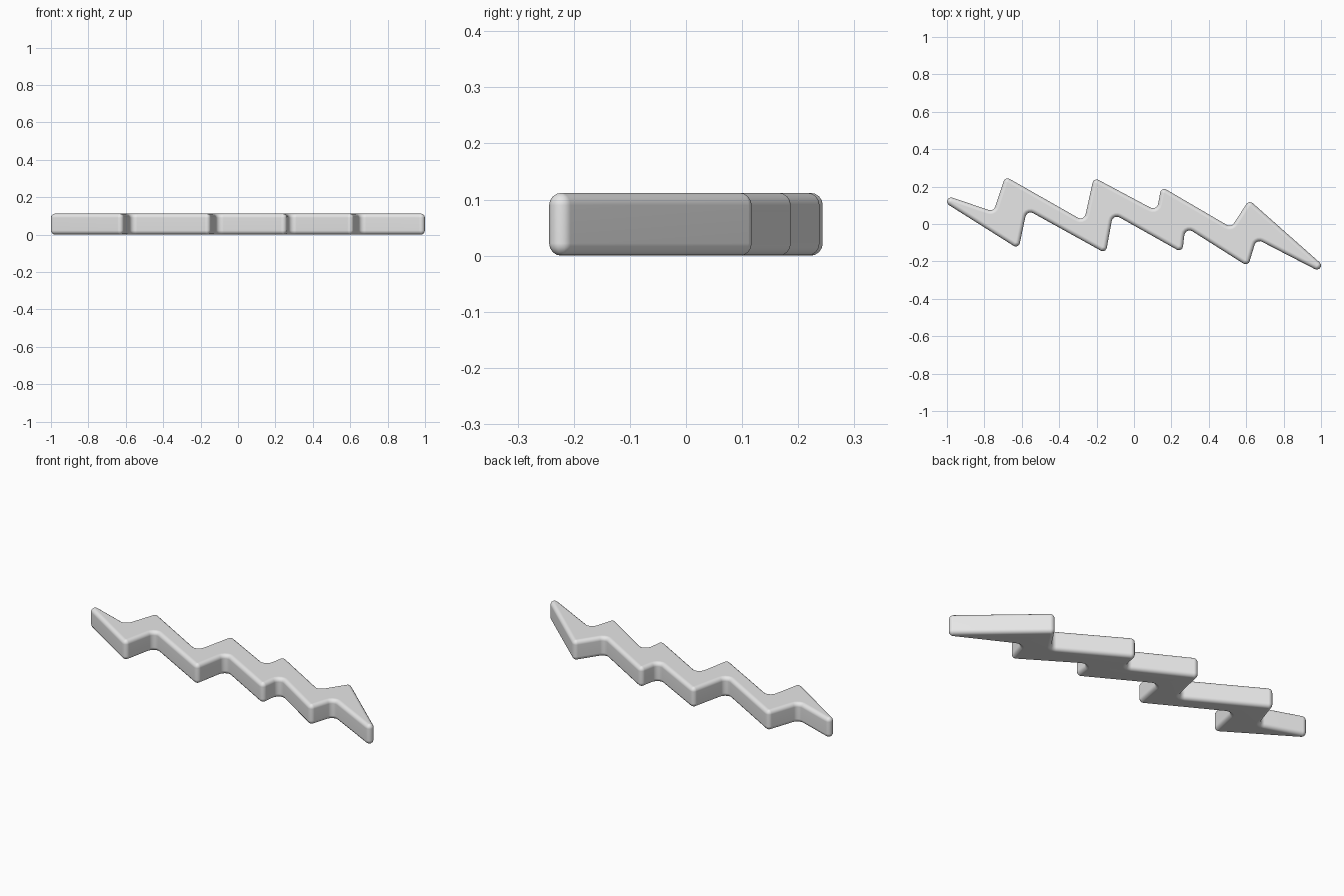
import bpy, bmesh, math
from mathutils import Vector

cube = bpy.data.objects.get("Cube")
if cube:
    bpy.data.objects.remove(cube, do_unlink=True)

HEIGHT = 0.112
ROUND = 0.022     # rounding of rims and outer corners
FILLET = 0.05     # radius in the inner corners, before the rim grows outward
STEPS = 5

# Core outline, counter-clockwise: front edge left to right, then the back edge
front = [(-0.978, 0.12), (-0.632, -0.098), (-0.588, 0.11), (-0.167, -0.123),
         (-0.128, 0.089), (0.24, -0.118), (0.257, 0.022), (0.597, -0.193),
         (0.641, -0.048)]
back = [(0.978, -0.222), (0.62, 0.095), (0.526, -0.048), (0.162, 0.165),
        (0.138, 0.036), (-0.2, 0.216), (-0.252, -0.019), (-0.676, 0.222),
        (-0.737, 0.038)]
outline = [Vector(p) for p in front + back]


def ring(offset):
    """Outline grown by offset, with rounded outer and inner corners."""
    points = []
    for i, v in enumerate(outline):
        a = (v - outline[i - 1]).normalized()
        b = (outline[(i + 1) % len(outline)] - v).normalized()
        n1, n2 = Vector((a.y, -a.x)), Vector((b.y, -b.x))
        turn = math.atan2(a.x * b.y - a.y * b.x, a.dot(b))
        if turn > 0:
            centre, radius = v, offset
        else:
            centre = v + (n1 + n2) * FILLET / (1 + n1.dot(n2))
            radius = offset - FILLET
        start = math.atan2(n1.y, n1.x)
        for k in range(STEPS + 1):
            t = start + turn * k / STEPS
            points.append(centre + radius * Vector((math.cos(t), math.sin(t))))
    return points


# Rounded rim levels from the underside to the top
levels = []
for k in range(STEPS):
    t = math.pi / 2 * k / (STEPS - 1)
    levels.append((ROUND * math.sin(t), ROUND * (1 - math.cos(t))))
levels += [(d, HEIGHT - z) for d, z in reversed(levels)]

bm = bmesh.new()
rings = [[bm.verts.new((p.x, p.y, z)) for p in ring(d)] for d, z in levels]
for low, high in zip(rings, rings[1:]):
    for i in range(len(low)):
        j = (i + 1) % len(low)
        bm.faces.new((low[i], low[j], high[j], high[i]))
bm.faces.new(list(reversed(rings[0])))
bm.faces.new(rings[-1])
bmesh.ops.remove_doubles(bm, verts=bm.verts, dist=0.0001)
bmesh.ops.recalc_face_normals(bm, faces=bm.faces)
mesh = bpy.data.meshes.new("zigzag_bolt")
bm.to_mesh(mesh)
bm.free()

bolt = bpy.data.objects.new("zigzag_bolt", mesh)
bpy.context.collection.objects.link(bolt)

# Plain grey surface
grey = bpy.data.materials.new("light_grey")
grey.use_nodes = True
colour = (0.8, 0.8, 0.8, 1)
grey.diffuse_color = colour
grey.node_tree.nodes["Principled BSDF"].inputs["Base Color"].default_value = colour
mesh.materials.append(grey)

bpy.ops.object.select_all(action="DESELECT")
bolt.select_set(True)
bpy.context.view_layer.objects.active = bolt
bpy.ops.object.shade_smooth_by_angle(angle=math.radians(50))
weighted = bolt.modifiers.new("flat_face_normals", "WEIGHTED_NORMAL")
weighted.keep_sharp = True
